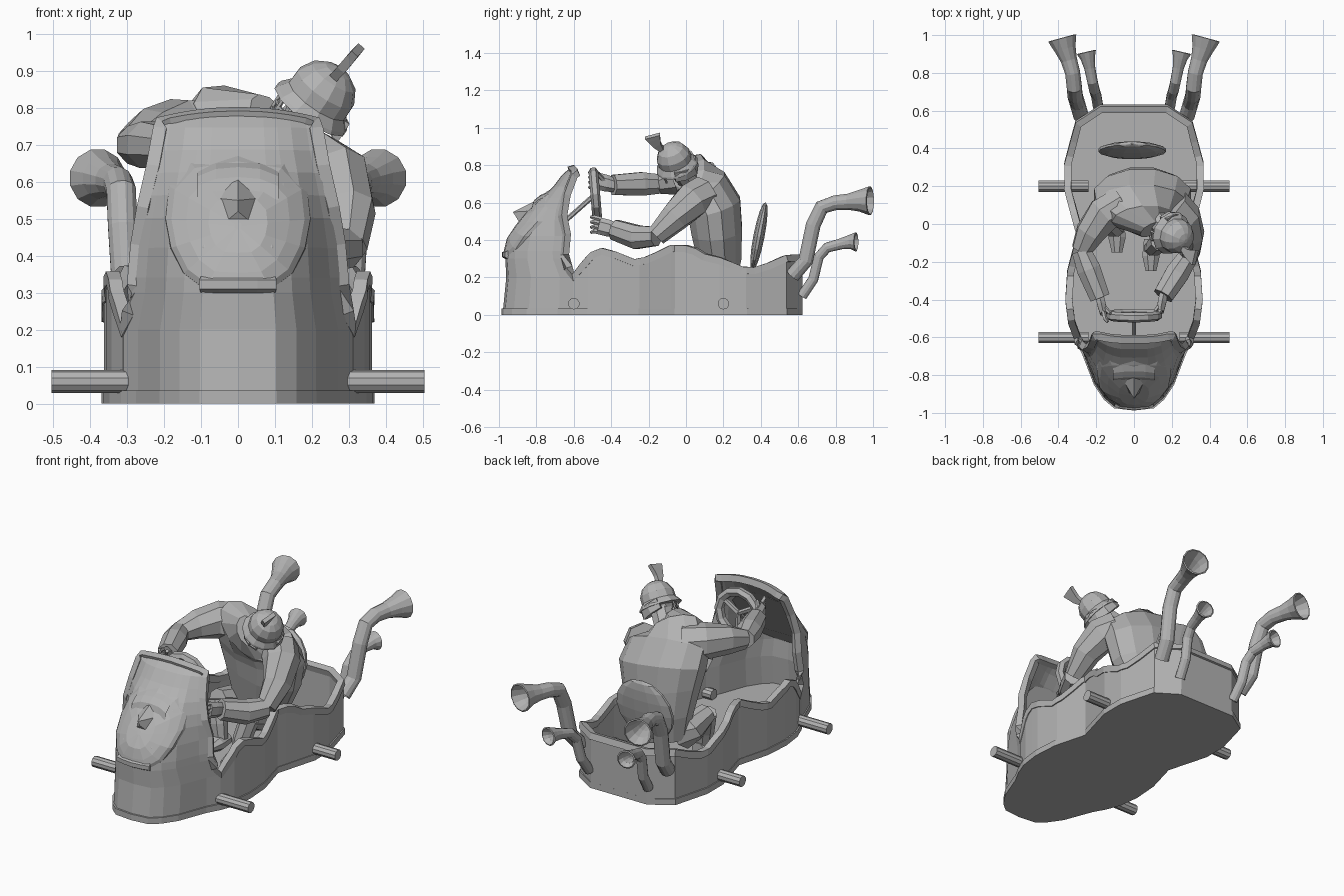
import bpy, bmesh, math
from mathutils import Vector

cube = bpy.data.objects.get("Cube")
if cube:
    bpy.data.objects.remove(cube, do_unlink=True)

grey = bpy.data.materials.new("plain_grey")
grey.use_nodes = True
grey.diffuse_color = (.45, .45, .45, 1)
grey.node_tree.nodes["Principled BSDF"].inputs["Base Color"].default_value = grey.diffuse_color


def finish(name, bm, thickness=0):
    bmesh.ops.recalc_face_normals(bm, faces=bm.faces)
    mesh = bpy.data.meshes.new(name)
    bm.to_mesh(mesh)
    bm.free()
    mesh.materials.append(grey)
    obj = bpy.data.objects.new(name, mesh)
    bpy.context.collection.objects.link(obj)
    if thickness:
        solid = obj.modifiers.new("thickness", 'SOLIDIFY')
        solid.thickness = thickness
        solid.offset = 0
    return obj


def loft(name, rings, wrap=True, caps=True, loop=False, thickness=0):
    """Skin a list of equally long point rings."""
    bm = bmesh.new()
    rows = [[bm.verts.new(p) for p in ring] for ring in rings]
    count = len(rows[0])
    pairs = list(zip(rows, rows[1:])) + ([(rows[-1], rows[0])] if loop else [])
    for low, high in pairs:
        for i in range(count if wrap else count - 1):
            j = (i + 1) % count
            bm.faces.new((low[i], low[j], high[j], high[i]))
    if caps and wrap and not loop:
        bm.faces.new(rows[0])
        bm.faces.new(rows[-1])
    return finish(name, bm, thickness)


def tube(name, path, radii, sides=8, ref=(0, 0, 1), tilt=0, **options):
    """Sweep an ellipse along a path; each radius is a number or (side, up)."""
    path = [Vector(p) for p in path]
    if not isinstance(radii, (list, tuple)):
        radii = [radii] * len(path)
    loop = options.get("loop", False)
    rings = []
    for i, p in enumerate(path):
        after = path[(i + 1) % len(path)] if loop else path[min(i + 1, len(path) - 1)]
        before = path[i - 1] if loop else path[max(i - 1, 0)]
        along = (after - before).normalized()
        side = along.cross(Vector(ref)).normalized()
        up = side.cross(along)
        a, b = radii[i] if isinstance(radii[i], tuple) else (radii[i], radii[i])
        turns = [math.tau * (k + .5) / sides for k in range(sides)]
        rings.append([p + side * a * math.cos(t) + up * b * math.sin(t)
                      + Vector((0, 0, -tilt * side.x * a * math.cos(t))) for t in turns])
    return loft(name, rings, **options)


def interp(table, key):
    """Piecewise linear lookup in ascending (key, value) pairs."""
    if key <= table[0][0]:
        return table[0][1]
    for (a, va), (b, vb) in zip(table, table[1:]):
        if key <= b:
            return va + (vb - va) * (key - a) / (b - a)
    return table[-1][1]


def flip(p):
    return (-p[0],) + tuple(p[1:])


# Plan width and rim height along the body
width = [(-.6, .3), (-.52, .33), (-.4, .345), (-.25, .335), (-.06, .285),
         (.18, .35), (.32, .35), (.53, .295), (.61, .175)]
height = [(-.6, .2), (-.55, .26), (-.5, .32), (-.45, .34), (-.38, .32), (-.28, .28),
          (-.22, .29), (-.15, .32), (-.08, .355), (0, .355), (.05, .34), (.1, .31),
          (.18, .29), (.24, .265), (.3, .24), (.36, .235), (.44, .26), (.53, .3), (.61, .3)]
stations = sorted({y for y, _ in width} | {y for y, _ in height})
rim_left = [(interp(width, y), y, interp(height, y)) for y in stations]

# Cowl: front line, back edge and half width by height
front = [(0, -.97), (.2, -.95), (.3, -.955), (.34, -.95), (.42, -.93), (.5, -.87),
         (.56, -.82), (.62, -.76), (.68, -.7), (.74, -.655), (.78, -.61)]
back = [(.2, -.6), (.25, -.63), (.32, -.65), (.43, -.64), (.53, -.66), (.64, -.64), (.77, -.59)]
half = [(.2, .3), (.3, .278), (.45, .265), (.6, .235), (.7, .212), (.78, .205)]
section = [(0, 1), (.33, .97), (.5, .85), (.67, .64), (.87, .2), (1, 0)]


def cowl_y(x, z):
    depth = interp(section, abs(x) / interp(half, z))
    return interp(back, z) + depth * (interp(front, z) - interp(back, z))


def cowl_row(z):
    left = [(s * interp(half, z), cowl_y(s * interp(half, z), z), z) for s, _ in section]
    return [flip(p) for p in left[:0:-1]] + left


# Body walls
wall = rim_left + [flip(p) for p in reversed(rim_left)]
loft("body_wall", [[(x, y, .02) for x, y, _ in wall], wall], wrap=False, thickness=.025)
levels = [.02] + [z for z, _ in front[1:]]
rows = [cowl_row(z) for z in levels]
rows[-1] = [(x, y, z - .6 * x * x) for x, y, z in rows[-1]]
loft("front_cowl", rows, wrap=False, thickness=.022)

# Continuous rim round the cockpit and cowl
edge = [(interp(half, z), interp(back, z), z) for z in (.25, .32, .43, .53, .64, .74)]
loop = wall + [flip(p) for p in edge] + rows[-1] + edge[::-1]
tube("cockpit_rim", loop, .026, sides=4, ref=(.01, -.3, 1), loop=True)

# Base plate
nose = cowl_row(.02)[1:-1]
plan = wall + nose
grown = [(x * 1.055, y * 1.02, 0) for x, y, _ in plan]
loft("base_plate", [grown, [(x, y, .035) for x, y, _ in grown]])


# Raised face on the cowl, flatter across than the cowl itself
def face_point(x, z, lift):
    flat = interp(front, z) + 2.4 * x * x
    return (x, min(cowl_y(x, z), flat) - lift, z)


outline = [(0, .3), (.09, .305), (.15, .35), (.185, .42), (.2, .5), (.19, .59), (.13, .655), (0, .675)]
outline += [flip(p) for p in outline[-2:0:-1]]
skirt = [(x, cowl_y(x, z) + .01, z) for x, z in outline]
mask = [skirt] + [[face_point(x * s, .48 + (z - .48) * s, lift) for x, z in outline]
                  for s, lift in ((.98, .015), (.9, .025), (.7, .025), (.4, .025), (.05, .025))]
loft("face_mask", mask)
brow = [(-.11, .6), (-.06, .62), (0, .625), (.06, .62), (.11, .6)]
loft("face_brow", [[face_point(x, z + dz, lift) for x, z in brow]
                   for dz, lift in ((-.05, .02), (-.012, .045), (.015, .04), (.03, .02))],
     wrap=False)
loft("face_nose", [[face_point(-.02, .61, .02), face_point(0, .615, .03), face_point(.02, .61, .02)],
                   [face_point(-.05, .555, .02), (0, -.925, .55), face_point(.05, .555, .02)],
                   [face_point(-.03, .495, .02), (0, -.905, .52), face_point(.03, .495, .02)]])
tube("face_chin", [face_point(x, .322, .012) for x in (-.1, -.05, 0, .05, .1)], .024, sides=6)

# Axle stubs and exhaust horns
for tag, s in (("left", 1), ("right", -1)):
    for end, y in (("front", -.6), ("rear", .2)):
        tube(f"{tag}_{end}_axle", [(s * .24, y, .06), (s * .505, y, .06)], .031, sides=10)
    big = [(.28, .57, .21), (.3, .64, .29), (.312, .68, .48), (.316, .725, .575),
           (.325, .8, .6), (.345, .87, .605), (.365, .93, .61), (.38, .985, .61)]
    small = [(.19, .62, .1), (.2, .68, .19), (.21, .71, .31), (.22, .755, .36),
             (.235, .83, .38), (.245, .88, .39), (.252, .91, .39)]
    for size, path, r in (("large", big, .037), ("small", small, .024)):
        flare = [r] * (len(path) - 3) + [r * 1.1, r * 1.5, r * 2.05]
        tube(f"{tag}_{size}_exhaust", [(s * x, y, z) for x, y, z in path], flare,
             sides=12, ref=(1, 0, 0), caps=False, thickness=.008)

# Seat back
arc = [math.pi * k / 8 for k in range(9)]
tube("seat_back", [(-.01, .39 - .035 * math.cos(t), .42 - .18 * math.cos(t)) for t in arc],
     [(.18 * math.sin(t) + .005, .028 * math.sin(t) + .003) for t in arc], sides=12, ref=(0, 1, 0))

# Steering wheel and column
centre = Vector((0, -.485, .645))
ring = [centre + Vector((.125 * math.cos(t), -.01 * math.sin(t), .12 * math.sin(t)))
        for t in [math.tau * k / 12 for k in range(12)]]
tube("steering_wheel", ring, .026, sides=6, ref=(0, 1, .1), loop=True)
for k in (1, 5, 9):
    tube("wheel_spoke", [centre, ring[k]], .014, sides=5, ref=(0, 1, 0))
tube("steering_column", [(0, -.66, .49), centre], .013, sides=6)

# Hunched driver: torso
tube("torso", [(.01, .18, .17), (.02, .18, .3), (.04, .165, .45), (.045, .15, .58),
               (.04, .1, .67), (.045, .03, .73), (.09, -.03, .76)],
     [(.14, .09), (.18, .12), (.235, .14), (.265, .15), (.25, .14), (.18, .11), (.08, .06)],
     sides=12, ref=(0, 1, 0), tilt=.14)

# Arms and sleeves
arms = {
    "right": [(-.06, .1, .72), (-.16, .05, .73), (-.235, -.05, .72), (-.28, -.14, .7),
              (-.24, -.24, .7), (-.18, -.39, .695)],
    "left": [(.2, .09, .64), (.26, .03, .61), (.295, -.06, .52), (.295, -.16, .42),
             (.23, -.26, .415), (.155, -.38, .455)],
}
for tag, path in arms.items():
    tube(f"{tag}_upper_arm", path[:4], [.105, .1, .08, .055], ref=(.3, .2, 1))
    tube(f"{tag}_forearm", path[3:], [.055, .068, .058])
    wrist = Vector(path[-1])
    reach = Vector((-.15 * wrist.x, -.12, .03))
    palm = wrist + reach * .7
    tube(f"{tag}_palm", [wrist - reach * .2, wrist + reach * .3, palm],
         [(.025, .035), (.026, .045), (.022, .045)], sides=6)
    for k in range(4):
        root = palm + Vector((0, .01, (k - 1.5) * .024))
        tip = root + Vector((-.12 * wrist.x, -.055, .004 * k))
        tube(f"{tag}_finger", [root, root + reach * .3, tip], [.013, .013, .008], sides=5)
    tube(f"{tag}_thumb", [wrist + reach * .3, palm + Vector((-.2 * wrist.x, 0, .04))],
         [.015, .01], sides=5)

# Folded legs, the right one drawn further back
for tag, s, dy in (("left", 1, 0), ("right", -1, .1)):
    tube(f"{tag}_thigh", [(s * .07, .14, .2), (s * .13, .03 + dy, .25), (s * .14, -.09 + dy, .29)],
         [.09, .08, .055])
    tube(f"{tag}_shin", [(s * .14, -.09 + dy, .29), (s * .11, -.12 + dy, .17), (s * .09, -.13 + dy, .06)],
         [.055, .05, .04], ref=(0, 1, 0))
    tube(f"{tag}_shoe", [(s * .09, y + dy, .07) for y in (-.08, -.17, -.25)],
         [(.04, .035), (.05, .04), (.03, .02)])

# Head, helmet with flared brim, crest and barred visor
up = Vector((.55, -.3, .78)).normalized()
look = Vector((-.55, -.8, 0))
look = (look - up * look.dot(up)).normalized()
across = up.cross(look)
head = Vector((.21, -.055, .815))


def around(angle, radius, rise):
    return head + (look * math.cos(angle) + across * math.sin(angle)) * radius + up * rise


tube("neck", [(.13, .01, .73), head - up * .02], .06, ref=(0, 1, 0))
tube("head", [head + up * h for h in (-.085, -.06, -.02, .04)], [.035, .06, .072, .07], ref=(0, 1, 0))
tube("helmet", [head + up * h for h in (-.025, -.015, .01, .05, .09, .11, .118)],
     [.117, .113, .093, .092, .07, .04, .01], sides=12, ref=(0, 1, 0))
tube("neck_guard", [around(math.pi + a, .1, -.045 + .02 * abs(a)) for a in (-1.2, -.6, 0, .6, 1.2)],
     [(.015, .04)] * 5, sides=4, ref=up)
for h in (-.08, -.055, -.03):
    tube("visor_bar", [around(a, .088, h) for a in (-1, -.5, 0, .5, 1)], .006, sides=4, ref=up)
for a in (-1, -.5, 0, .5, 1):
    tube("visor_post", [around(a, .088, -.085), around(a, .092, 0)], .006, sides=4, ref=look)
tube("helmet_crest", [(.262, -.13, .885), (.285, -.155, .91), (.31, -.17, .94), (.325, -.178, .957)],
     [(.018, .018), (.018, .032), (.018, .048), (.016, .06)], sides=4, ref=(0, 1, 0))
